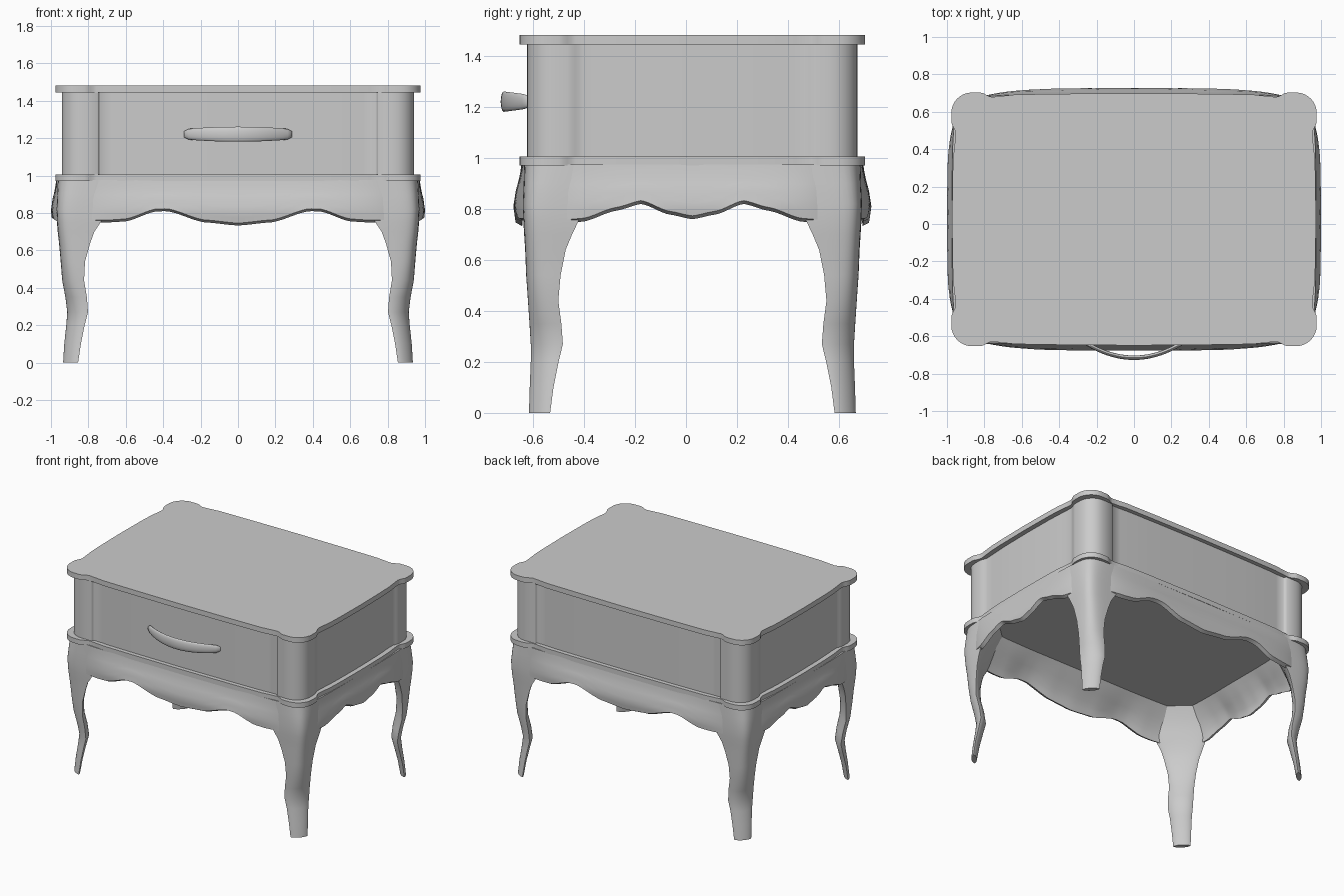
import bpy, bmesh, math

if "Cube" in bpy.data.objects:
    bpy.data.objects.remove(bpy.data.objects["Cube"])

CY = 0.025  # the cabinet body sits slightly back, the handle reaches forward


def finish(name, bm, angle=35):
    bmesh.ops.recalc_face_normals(bm, faces=bm.faces)
    me = bpy.data.meshes.new(name)
    bm.to_mesh(me)
    bm.free()
    ob = bpy.data.objects.new(name, me)
    bpy.context.collection.objects.link(ob)
    bpy.ops.object.select_all(action='DESELECT')
    ob.select_set(True)
    bpy.context.view_layer.objects.active = ob
    bpy.ops.object.shade_smooth_by_angle(angle=math.radians(angle))
    return ob


def loft(name, rings, angle=35):
    bm = bmesh.new()
    vs = [[bm.verts.new(p) for p in r] for r in rings]
    n = len(rings[0])
    for a, b in zip(vs, vs[1:]):
        for i in range(n):
            bm.faces.new((a[i], a[(i + 1) % n], b[(i + 1) % n], b[i]))
    bm.faces.new(vs[0])
    bm.faces.new(vs[-1])
    return finish(name, bm, angle)


def interp(table, x):
    # smooth monotone interpolation of a small table of (x, value)
    for (x0, v0), (x1, v1) in zip(table, table[1:]):
        if x <= x1:
            t = max(0, (x - x0) / (x1 - x0))
            return v0 + (v1 - v0) * (0.5 * t + 0.5 * t * t * (3 - 2 * t))
    return table[-1][1]


# Plan outline: rounded corner lobes, shallow notches, nearly straight sides
def outline(hx, hy, z, notch, step, r=0.11):
    def side(length, st):
        # st is the width of the S-curve between lobe and notch
        e = length - 0.2
        pts = [(0, 0.004), (e * 0.5, 0.007), (e - 0.14, 0.011), (e - 0.07, 0.5 * notch + 0.007)]
        for i in range(5):
            t = i / 4
            pts.append((e + st * (t - 0.3), notch * (1 - t * t * (3 - 2 * t))))
        return pts
    quad = [(hx - d, a) for a, d in side(hy, max(step, 0.06))]
    for i in range(9):
        a = math.pi / 2 * i / 8
        quad.append((hx - r + r * math.cos(a), hy - r + r * math.sin(a)))
    quad += [(a, hy - d) for a, d in reversed(side(hx, step))]
    half = quad + [(-x, y) for x, y in reversed(quad[:-1])]
    full = half + [(x, -y) for x, y in reversed(half[1:-1])]
    return [(x, y + CY, z) for x, y in full]


def slab(name, hx, hy, z0, z1, notch, step):
    loft(name, [outline(hx, hy, z, notch, step) for z in (z0, z1)], 45)


slab("table_top", 0.977, 0.678, 1.445, 1.482, 0.024, 0.065)
slab("cabinet_body", 0.942, 0.648, 0.99, 1.45, 0.017, 0.012)
slab("middle_moulding", 0.977, 0.678, 0.97, 1.006, 0.024, 0.065)

# Curved blade-like legs: (z, x inner, x outer, y inner, y outer, outer bulge, inner bulge)
LEG = [(0, .855, .935, .558, .641, .33, -.3), (.1, .84, .929, .545, .638, .33, -.33),
       (.2, .82, .918, .525, .634, .36, -.36), (.27, .802, .913, .508, .634, .4, -.36),
       (.35, .808, .923, .514, .639, .46, -.34), (.44, .823, .94, .526, .645, .52, -.3),
       (.54, .818, .948, .517, .652, .6, -.22), (.64, .79, .957, .497, .656, .68, -.15),
       (.7, .768, .964, .472, .66, .73, -.12), (.75, .735, .968, .448, .663, .77, -.1),
       (.82, .70, .97, .42, .665, .81, -.1), (.9, .66, .967, .38, .662, .81, -.1),
       (.975, .60, .964, .33, .66, .81, -.1)]


def leg(name, sx, sy):
    # each section is two cubic arcs meeting at the tips (-1, 1) and (1, -1)
    def arc(t, a, b, c, d):
        s = 1 - t
        return s ** 3 * a + 3 * s * s * t * b + 3 * s * t * t * c + t ** 3 * d
    rings, n = [], 16
    for z, xi, xo, yi, yo, bo, bi in LEG:
        k, j = (8 * bo - 3) / 3, 1 + 8 * bi / 3
        norm = [(arc(i / n, -1, k, 1, 1), arc(i / n, 1, 1, k, -1)) for i in range(n)]
        norm += [(arc(i / n, 1, j, -1, -1), arc(i / n, -1, -1, j, 1)) for i in range(n)]
        rings.append([(sx * (p * (xo - xi) + xo + xi) / 2,
                       sy * (q * (yo - yi) + yo + yi) / 2 + CY, z) for p, q in norm])
    loft(name, rings, 60)


for sx, side_name in ((-1, "left"), (1, "right")):
    for sy, end_name in ((-1, "front"), (1, "back")):
        leg(f"{end_name}_{side_name}_leg", sx, sy)

# Scalloped, bulging aprons: lower edge height along the half length
LONG_EDGE = [(0, .733), (.18, .75), (.38, .81), (.44, .808), (.6, .755), (.68, .75), (.76, .75), (.87, .75)]
SHORT_EDGE = [(0, .76), (.09, .778), (.2, .82), (.3, .793), (.43, .75), (.5, .745), (.57, .745)]
BULGE = [(.70, .6), (.75, .85), (.80, 1), (.86, .8), (.92, .45), (.97, .25)]


def apron(name, length, edge, base, bulge, place):
    bm = bmesh.new()
    cols, rows = 64, 8
    outer, inner = [], []
    for i in range(cols + 1):
        u = -length + 2 * length * i / cols
        zb = interp(edge, abs(u))
        f = abs(u) / length
        oc, ic = [], []
        for j in range(rows + 1):
            t = j / rows
            z = zb + (0.975 - zb) * t
            d = base + bulge * (1 - f ** 4) * interp(BULGE, z) - 0.012 * f ** 10
            oc.append(bm.verts.new(place(u, d, z + 0.013 * (1 - t))))
            # inner wall leans in towards the cabinet floor
            ic.append(bm.verts.new(place(u, d - 0.025 - 0.11 * t ** 1.3, z)))
        outer.append(oc)
        inner.append(ic)
    for i in range(cols):
        for g in (outer, inner):
            for j in range(rows):
                bm.faces.new((g[i][j], g[i + 1][j], g[i + 1][j + 1], g[i][j + 1]))
        for j in (0, rows):
            bm.faces.new((outer[i][j], outer[i + 1][j], inner[i + 1][j], inner[i][j]))
    for i in (0, cols):
        for j in range(rows):
            bm.faces.new((outer[i][j], outer[i][j + 1], inner[i][j + 1], inner[i][j]))
    finish(name, bm, 40)


for s, n in ((-1, "front"), (1, "back")):
    apron(n + "_apron", 0.84, LONG_EDGE, 0.66, 0.042, lambda u, d, z: (u, s * d + CY, z))
for s, n in ((-1, "left"), (1, "right")):
    apron(n + "_apron", 0.54, SHORT_EDGE, 0.963, 0.037, lambda u, d, z: (s * d, u + CY, z))

# Bowed drawer handle with an oval section, thickest in the middle
rings = []
for i in range(25):
    t = -1 + i / 12
    end = math.sqrt(max(0.3, 1 - abs(t) ** 30))
    hz = (0.04 - 0.013 * t * t) * end
    rings.append([(0.29 * t, -0.715 + 0.1 * t * t + 0.012 * math.cos(a),
                   1.221 + hz * math.sin(a)) for a in [2 * math.pi * k / 16 for k in range(16)]])
loft("drawer_handle", rings, 60)
